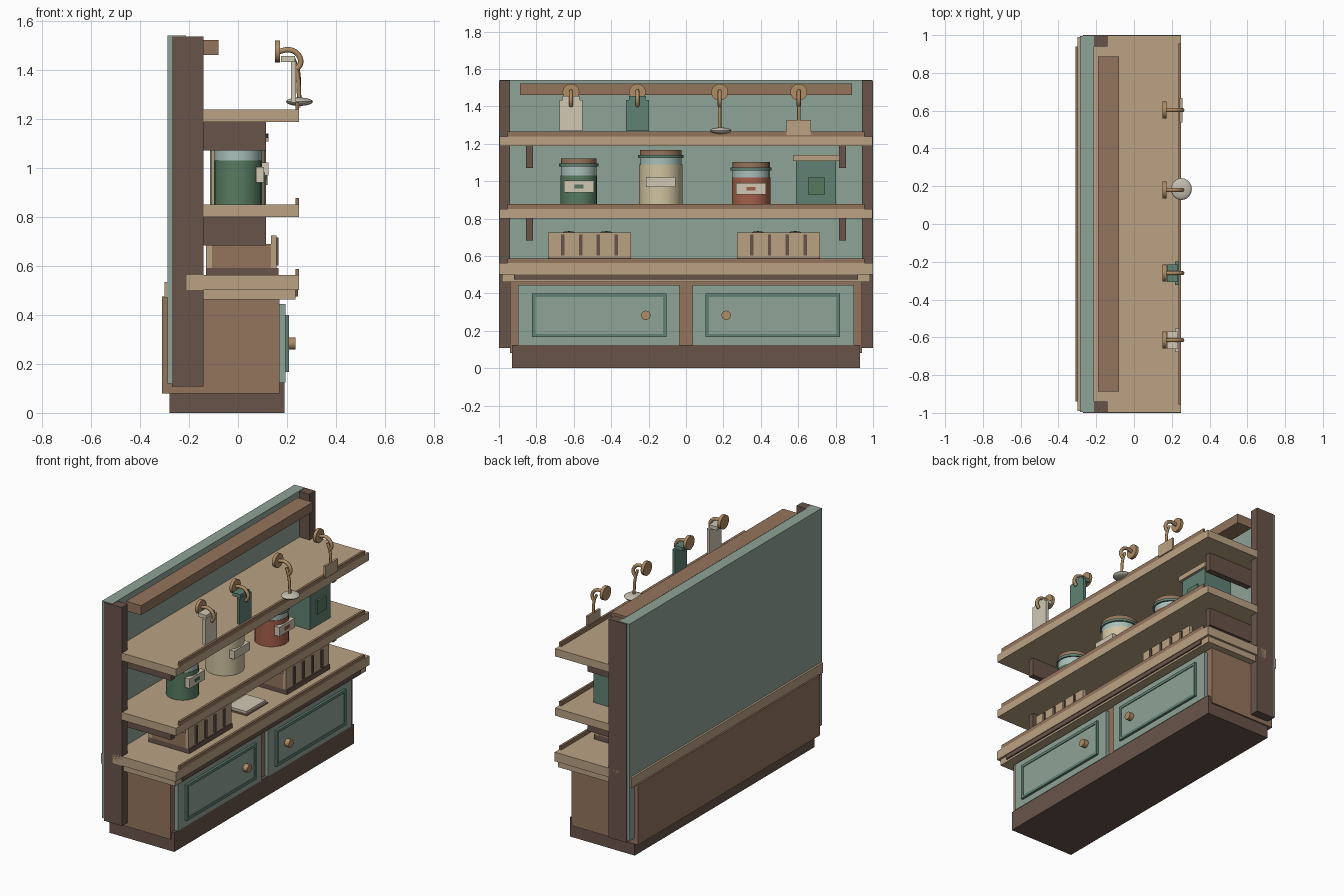
import bpy, bmesh, math
from mathutils import Matrix, Vector

if "Cube" in bpy.data.objects:
    bpy.data.objects.remove(bpy.data.objects["Cube"])

mats = {}
def mat(name, hexcol):
    m = bpy.data.materials.new(name)
    lin = lambda c: c / 12.92 if c < 0.04 else ((c + 0.055) / 1.055) ** 2.4
    m.diffuse_color = [lin(int(hexcol[i:i + 2], 16) / 255) for i in (0, 2, 4)] + [1]
    m.use_nodes = True
    m.node_tree.nodes["Principled BSDF"].inputs["Base Color"].default_value = m.diffuse_color
    mats[name] = m

for n, h in dict(tan="BAA284", brown="94755C", dark="69544A", teal="8FA397", deep="608275",
                 green="577A60", cream="D0C4A0", red="A55F4A", paper="D2C8B4",
                 brass="AF8C64", glass="A9C0BA", metal="C4BEB0").items():
    mat(n, h)

def finish(bm, name, m, smooth=False):
    bmesh.ops.recalc_face_normals(bm, faces=bm.faces)
    me = bpy.data.meshes.new(name)
    bm.to_mesh(me)
    bm.free()
    ob = bpy.data.objects.new(name, me)
    bpy.context.collection.objects.link(ob)
    me.materials.append(mats[m])
    if smooth:
        bpy.context.view_layer.objects.active = ob
        bpy.ops.object.select_all(action='DESELECT')
        ob.select_set(True)
        bpy.ops.object.shade_smooth_by_angle(angle=math.radians(40))
    return ob

def box(name, m, x, y, z):
    """Box from (min, max) pairs."""
    bm = bmesh.new()
    bmesh.ops.create_cube(bm, size=1)
    for v in bm.verts:
        v.co = [(a + b) / 2 + c * (b - a) for c, (a, b) in zip(v.co, (x, y, z))]
    return finish(bm, name, m)

def cyl(name, m, center, r, h, axis='Z', seg=20):
    bm = bmesh.new()
    rot = Matrix.Rotation(math.pi / 2, 4, 'Y') if axis == 'X' else Matrix()
    bmesh.ops.create_cone(bm, cap_ends=True, segments=seg, radius1=r, radius2=r, depth=h,
                          matrix=Matrix.Translation(center) @ rot)
    return finish(bm, name, m, True)

def ball(name, m, center, size):
    bm = bmesh.new()
    bmesh.ops.create_uvsphere(bm, u_segments=20, v_segments=10, radius=1,
                              matrix=Matrix.Translation(center) @ Matrix.Diagonal((*size, 1)))
    return finish(bm, name, m, True)

def tube(name, m, pts, r):
    cu = bpy.data.curves.new(name, 'CURVE')
    cu.dimensions = '3D'
    cu.bevel_depth, cu.bevel_resolution, cu.use_fill_caps = r, 2, True
    cu.resolution_u = 4
    sp = cu.splines.new('BEZIER')
    sp.bezier_points.add(len(pts) - 1)
    for bp, p in zip(sp.bezier_points, pts):
        bp.co = p
        bp.handle_left_type = bp.handle_right_type = 'AUTO'
    cu.materials.append(mats[m])
    ob = bpy.data.objects.new(name, cu)
    bpy.context.collection.objects.link(ob)
    bpy.ops.object.select_all(action='DESELECT')
    bpy.context.view_layer.objects.active = ob
    ob.select_set(True)
    bpy.ops.object.convert(target='MESH')

def frame(name, m, x, y, z, w):
    box(name + "_bottom", m, x, y, (z[0], z[0] + w))
    box(name + "_top", m, x, y, (z[1] - w, z[1]))
    box(name + "_left", m, x, (y[0], y[0] + w), (z[0] + w, z[1] - w))
    box(name + "_right", m, x, (y[1] - w, y[1]), (z[0] + w, z[1] - w))

# Base cabinet
box("plinth", "dark", (-.28, .19), (-.93, .93), (0, .125))
box("cabinet_body", "brown", (-.31, .17), (-.94, .94), (.08, .475))
box("counter_under_trim", "tan", (-.21, .235), (-.985, .985), (.462, .502))
box("counter_dark_moulding", "dark", (.23, .245), (-.92, .92), (.475, .505))
box("counter_top", "tan", (-.21, .25), (-1, 1), (.502, .562))
box("counter_lip", "brown", (.235, .25), (-.955, .955), (.562, .587))
box("back_trim_strip", "tan", (-.30, -.28), (-.99, .99), (.47, .535))

# Doors and knobs
for s, side in ((-1, "left"), (1, "right")):
    span = lambda a, b: tuple(sorted((s * a, s * b)))
    box(side + "_door", "teal", (.165, .193), span(.035, .898), (.125, .445))
    box(side + "_door_panel", "teal", (.19, .203), span(.12, .81), (.18, .387))
    frame(side + "_door_moulding", "deep", (.19, .208), span(.105, .823), (.166, .40), .018)
    cyl(side + "_door_knob", "brass", (.217, s * .215, .283), .025, .034, 'X')
    # Upright posts and shelf brackets
    box(side + "_post", "dark", (-.27, -.14), span(.94, 1), (.108, 1.537))
    for z in (.80, 1.188):
        box(side + "_bracket", "dark", (-.215, .115), span(.818, .856), (z - .117, z))

# Back board, shelves and rail
box("back_board", "teal", (-.287, -.213), (-.995, .995), (.12, 1.54))
for z in (.80, 1.188):
    box("shelf", "tan", (-.215, .25), (-.997, .997), (z, z + .05))
    box("shelf_lip", "brown", (.235, .25), (-.955, .955), (z + .05, z + .078))
box("top_rail", "brown", (-.19, -.08), (-.887, .887), (1.46, 1.522))

# Jars: centre y, radius, top of contents, top of lid, label z range, contents
for y, r, zc, zt, lz, m, spot in ((-.573, .098, 1.03, 1.122, (.94, 1.003), "green", True),
                                  (-.135, .115, 1.09, 1.167, (.968, 1.022), "cream", False),
                                  (.348, .103, 1.02, 1.102, (.93, .99), "red", True)):
    cyl("jar_body", m, (0, y, (.85 + zc) / 2), r, zc - .85)
    cyl("jar_glass_neck", "glass", (0, y, (zc + zt - .04) / 2), r * .97, zt - .04 - zc)
    cyl("jar_ring", "deep", (0, y, zt - .036), r + .007, .016)
    cyl("jar_lid", "brown", (0, y, zt - .015), r - .003, .03)
    box("jar_label", "paper", (r - .025, r + .009), (y - .08, y + .08), lz)
    if spot:
        zm = sum(lz) / 2
        box("jar_label_spot", m, (r, r + .013), (y - .024, y + .024), (zm - .01, zm + .01))

# Square tin
box("tin_body", "deep", (-.1, .108), (.588, .802), (.85, 1.107))
box("tin_lid", "tan", (-.118, .125), (.572, .822), (1.107, 1.14))
box("tin_badge", "green", (.105, .12), (.652, .742), (.93, 1.02))

# Slatted crates
for y in (-.516, .494):
    a, b = y - .222, y + .222
    box("crate_base", "dark", (-.13, .165), (a, b), (.562, .592))
    box("crate_front", "tan", (.135, .158), (a, b), (.592, .725))
    box("crate_back", "tan", (-.13, -.107), (a, b), (.592, .725))
    box("crate_left_end", "brown", (-.107, .135), (a, a + .02), (.592, .69))
    box("crate_right_end", "brown", (-.107, .135), (b - .02, b), (.592, .69))
    for k in range(4):
        yy = y - .143 + k * .0953
        box("crate_slat", "dark", (.15, .166), (yy - .009, yy + .009), (.602, .715))
    for k in (-.11, .09):
        ball("crate_contents", "dark", (.015, y + k, .665), (.085, .08, .068))

# Notebook on the counter
box("notebook_cover", "brown", (-.02, .14), (-.11, .11), (.562, .57))
box("notebook_pages", "paper", (-.01, .13), (-.1, .1), (.57, .585))

# Hooks
for y in (-.615, -.26, .18, .603):
    cyl("hook_plate", "brass", (.161, y, 1.476), .045, .02, 'X')
    tube("hook", "brass", [(.17, y, 1.476), (.21, y, 1.482), (.243, y, 1.465),
                           (.256, y, 1.43), (.24, y, 1.402)], .011)

# Cloths
for y, m in ((-.615, "paper"), (-.26, "deep")):
    box("cloth_front", m, (.217, .237), (y - .062, y + .062), (1.267, 1.435))
    box("cloth_fold", m, (.175, .233), (y - .046, y + .046), (1.432, 1.456))

# Ladle and spatula
tube("ladle_handle", "brass", [(.225, .18, 1.445), (.243, .18, 1.38), (.25, .18, 1.28)], .009)
ball("ladle_bowl", "metal", (.251, .185, 1.27), (.055, .058, .017))
tube("spatula_handle", "brass", [(.225, .603, 1.445), (.243, .603, 1.40), (.249, .603, 1.32)], .009)
box("spatula_blade", "tan", (.242, .256), (.538, .668), (1.246, 1.326))
